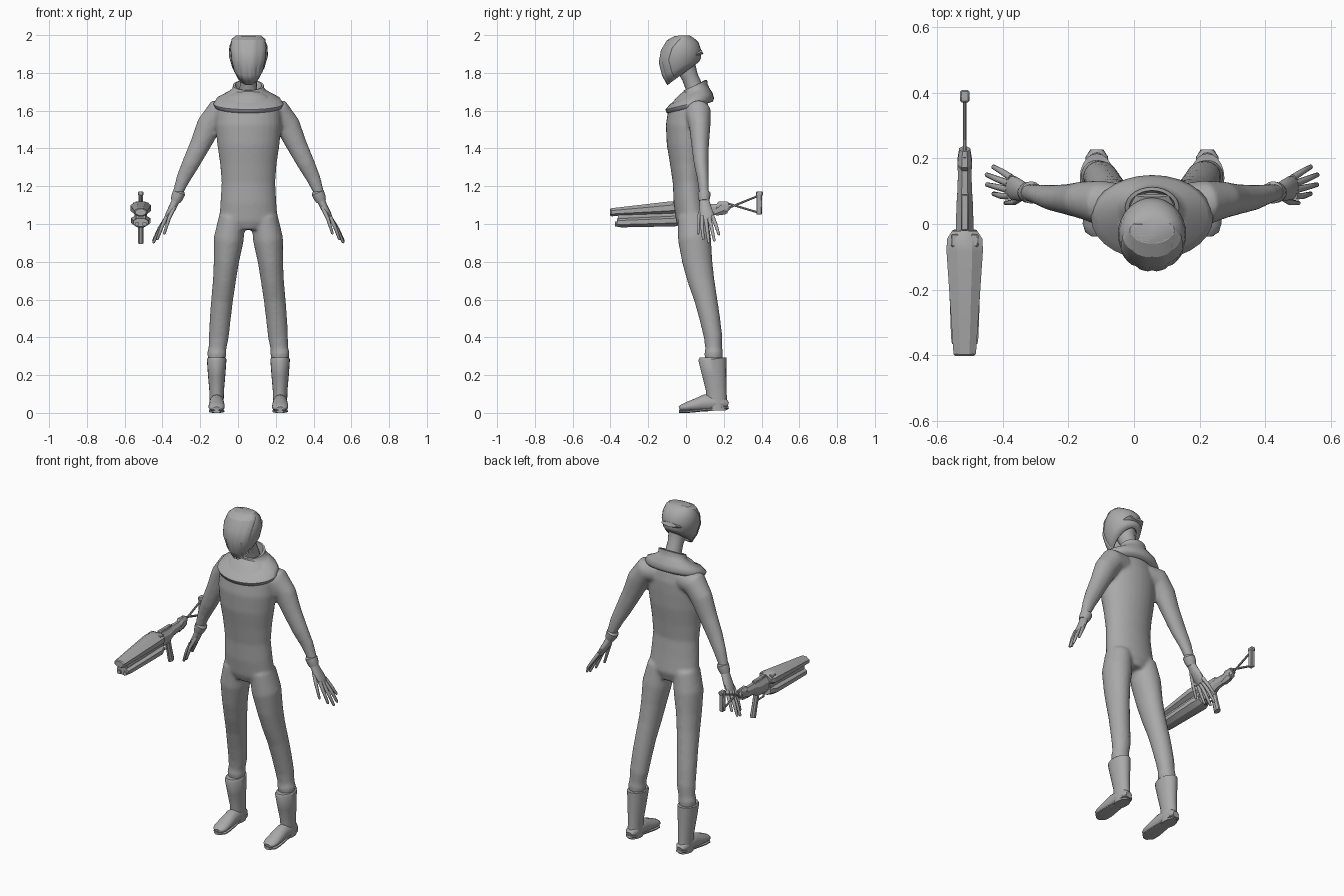
import bpy, bmesh, math
from mathutils import Vector as V

CX = 0.055   # figure centre line
GX = -0.515  # gun centre line
grey = bpy.data.materials.new("grey")
grey.diffuse_color = (0.4, 0.4, 0.4, 1)


def finish(name, bm, angle=40):
    bmesh.ops.recalc_face_normals(bm, faces=bm.faces)
    me = bpy.data.meshes.new(name)
    bm.to_mesh(me)
    bm.free()
    me.materials.append(grey)
    ob = bpy.data.objects.new(name, me)
    bpy.context.collection.objects.link(ob)
    select(ob)
    bpy.ops.object.shade_smooth_by_angle(angle=math.radians(angle))
    return ob


def select(*obs):
    bpy.ops.object.select_all(action='DESELECT')
    for o in obs:
        o.select_set(True)
    bpy.context.view_layer.objects.active = obs[0]


def apply(ob, kind, **settings):
    select(ob)
    m = ob.modifiers.new(kind.lower(), kind)
    for k, v in settings.items():
        setattr(m, k, v)
    bpy.ops.object.modifier_apply(modifier=m.name)


def loft(name, rings, closed=True, caps=(True, True), angle=40):
    bm = bmesh.new()
    vs = [[bm.verts.new(p) for p in r] for r in rings]
    n = len(rings[0])
    for a, b in zip(vs, vs[1:]):
        for i in range(n if closed else n - 1):
            j = (i + 1) % n
            bm.faces.new((a[i], a[j], b[j], b[i]))
    if caps[0]:
        bm.faces.new(vs[0])
    if caps[1]:
        bm.faces.new(vs[-1])
    return finish(name, bm, angle)


def oval(c, u, v, n, turn=0.0):
    return [V(c) + V(u) * math.cos(t) + V(v) * math.sin(t)
            for t in (math.tau * (i + turn) / n for i in range(n))]


def tube(name, secs, ref=(0, 1, 0), n=20, turn=0.0, angle=40):
    """Sections are (x, y, z, side radius, radius along ref)."""
    cs = [V(s[:3]) for s in secs]
    rings = []
    for i, s in enumerate(secs):
        t = (cs[min(i + 1, len(cs) - 1)] - cs[max(i - 1, 0)]).normalized()
        u = t.cross(V(ref)).normalized()
        rings.append(oval(cs[i], u * s[3], u.cross(t) * s[4], n, turn))
    return loft(name, rings, angle=angle)


def box(name, x, y, z, bevel=0.004):
    bm = bmesh.new()
    bmesh.ops.create_cube(bm, size=1)
    for v in bm.verts:
        v.co = [(r[0] + r[1]) / 2 + c * (r[1] - r[0]) for r, c in zip((x, y, z), v.co)]
    ob = finish(name, bm)
    apply(ob, 'BEVEL', width=bevel, segments=1)
    return ob


# Suit: torso, legs and arms fused into one smooth skin
torso = [(.97, .035, .10, .07), (1.02, .035, .155, .088), (1.12, .022, .148, .088),
         (1.22, .015, .142, .085), (1.32, .012, .15, .097), (1.42, .01, .165, .112),
         (1.52, .01, .175, .117), (1.6, .018, .172, .112), (1.66, .04, .13, .08),
         (1.70, .05, .07, .05)]
suit = [tube("suit", [(CX, y, z, a, b) for z, y, a, b in torso], n=28)]
leg = [(1.04, .085, .035, .07, .08), (.92, .104, .045, .08, .088), (.8, .117, .06, .067, .08),
       (.7, .127, .08, .061, .071), (.6, .139, .105, .058, .061), (.5, .149, .126, .056, .055),
       (.4, .157, .144, .053, .049), (.34, .164, .147, .047, .045), (.315, .167, .147, .052, .05),
       (.29, .168, .147, .047, .047), (.24, .168, .15, .038, .045)]
arm = [(.08, .06, 1.595, .065, .06), (.16, .065, 1.59, .072, .068), (.21, .073, 1.52, .066, .057),
       (.255, .075, 1.42, .055, .047), (.305, .08, 1.32, .047, .039),
       (.345, .09, 1.24, .038, .031), (.372, .095, 1.17, .028, .027), (.388, .097, 1.12, .024, .026)]
for s in (1, -1):
    suit.append(tube("leg", [(CX + s * x, y, z, a, b) for z, x, y, a, b in leg]))
    suit.append(tube("arm", [(CX + s * x, y, z, a, b) for x, y, z, a, b in arm]))
select(*suit)
bpy.ops.object.join()
body = suit[0]
apply(body, 'REMESH', mode='VOXEL', voxel_size=0.009)
apply(body, 'SMOOTH', factor=0.5, iterations=8)
select(body)
bpy.ops.object.shade_smooth()

# Boots, gloves
boot = [(.012, .165, .036, .055), (.06, .163, .037, .055), (.12, .16, .039, .054),
        (.2, .15, .046, .064), (.285, .14, .052, .075), (.292, .14, .046, .068)]
foot = [(.224, .045, .02, .012), (.205, .05, .034, .03), (.15, .055, .038, .042),
        (.10, .052, .039, .045), (.05, .041, .042, .034), (.0, .031, .043, .024),
        (-.025, .026, .035, .017), (-.036, .023, .018, .01)]
sole = [(.226, .03, .022), (.205, .028, .036), (.12, .019, .037), (.03, .009, .044),
        (-.015, .007, .042), (-.037, .007, .02)]
fingers = [((.432, .085, 1.04), (.458, .085, .985), (.482, .092, .92)),
           ((.436, .104, 1.03), (.470, .112, .97), (.502, .12, .903)),
           ((.436, .123, 1.03), (.472, .137, .975), (.503, .15, .912)),
           ((.428, .14, 1.04), (.455, .158, .995), (.483, .174, .945)),
           ((.392, .085, 1.09), (.420, .066, 1.03), (.445, .064, .95))]
for s, side in ((1, "left"), (-1, "right")):
    bx = CX + s * .168
    tube(side + "_boot_shaft", [(bx, y, z, a, b) for z, y, a, b in boot])
    tube(side + "_foot", [(bx, y, z, a, b) for y, z, a, b in foot], ref=(0, 0, 1))
    tube(side + "_sole", [(bx, y, z, a, .0085) for y, z, a in sole], ref=(0, 0, 1), n=8, turn=.5)
    tube(side + "_glove_cuff", [(CX + s * x, .096, z, r, r) for x, z, r in
         ((.366, 1.172, .027), (.367, 1.165, .034), (.378, 1.14, .032), (.386, 1.12, .026))], n=16)
    palm = [(.382, .096, 1.13, .022, .024), (.40, .102, 1.09, .02, .032),
            (.422, .11, 1.05, .018, .037), (.438, .114, 1.02, .011, .03)]
    tube(side + "_palm", [(CX + s * x, y, z, a, b) for x, y, z, a, b in palm], n=14)
    for i, pts in enumerate(fingers):
        p = [V((CX + s * q[0], q[1], q[2])) for q in pts]
        p.append(p[2] + (p[2] - p[1]).normalized() * .005)
        tube(f"{side}_finger_{i + 1}", [(*q, r, r) for q, r in zip(p, (.011, .0095, .007, .003))], n=10)

# Mantle collar, tilted up at the back
collar = [(.03, 1.61, .15, .09, .03), (.02, 1.618, .178, .122, .03), (.02, 1.636, .186, .129, .03),
          (.028, 1.665, .168, .112, .03), (.042, 1.693, .11, .08, .03), (.048, 1.712, .085, .066, .03),
          (.05, 1.735, .082, .062, .028), (.05, 1.735, .07, .052, .028), (.05, 1.68, .06, .045, .02)]
loft("collar", [oval((CX, y, z), (a, 0, 0), (0, b, t), 28) for y, z, a, b, t in collar],
     caps=(False, False), angle=60)

# Neck and head inside the helmet
tube("neck", [(CX, y, z, r, r) for y, z, r in
     ((.06, 1.66, .052), (.045, 1.72, .046), (.02, 1.78, .044), (-.005, 1.84, .055),
      (-.02, 1.90, .07), (-.02, 1.94, .04))], n=16)

# Helmet: shell and pleated face mask share rings of (front yz, back yz, half width, mask angle)
helm = [((-.10, 1.735), (.072, 1.86), .062, 58), ((-.128, 1.785), (.085, 1.885), .09, 58),
        ((-.145, 1.855), (.084, 1.925), .108, 56), ((-.134, 1.92), (.07, 1.963), .105, 65),
        ((-.102, 1.973), (.045, 1.985), .09, 85), ((-.06, 1.996), (.02, 1.999), .068, 120)]


def helm_ring(f, b, w, angles, scales):
    f, b = V((CX, *f)), V((CX, *b))
    mid = (f + b) / 2
    return [mid + ((f - mid) * math.cos(a) + V((w, 0, 0)) * math.sin(a)) * k
            for a, k in zip(angles, scales)]


shell = loft("helmet_shell", [helm_ring(f, b, w, [math.tau * i / 32 for i in range(32)], [.96] * 32)
                              for f, b, w, _ in helm], caps=(False, True))
apply(shell, 'SOLIDIFY', thickness=.01, offset=-1)
mask = loft("face_mask", [helm_ring(f, b, w, [math.radians(m) * (i - 8) / 8 for i in range(17)],
                                    [.965 if i % 4 == 0 and 0 < i < 16 else 1 for i in range(17)])
                          for f, b, w, m in helm], closed=False, caps=(False, True), angle=25)
apply(mask, 'SOLIDIFY', thickness=.012, offset=-1)
tube("helmet_band", [(CX, y, z, a, .012) for y, z, a in
     ((.03, 1.89, .07), (.06, 1.9, .065), (.087, 1.912, .05))], ref=(0, 0, 1), n=12)

# Gun: faceted shroud, under-body, barrels


def along(name, secs, n=8, x=GX):
    return tube(name, [(x, y, z, a, b) for y, z, a, b in secs], ref=(0, 0, 1), n=n, turn=.5, angle=30)


along("gun_shroud", [(-.402, 1.062, .03, .018), (-.395, 1.062, .037, .023), (-.08, 1.085, .06, .038),
                     (-.045, 1.086, .058, .036), (-.022, 1.085, .042, .026)])
along("gun_underbody", [(-.365, 1.008, .042, .024), (-.345, 1.008, .045, .028),
                        (-.06, 1.018, .056, .033), (-.02, 1.025, .04, .03)])
along("gun_core", [(-.36, 1.035, .026, .026), (-.02, 1.05, .035, .035)], n=12)
for s in (1, -1):
    along("gun_barrel", [(-.375, 1.0, .012, .012), (-.3, 1.0, .012, .012)], 10, GX + s * .02)
    box("gun_side_block", (GX + s * .03 - .012, GX + s * .03 + .012), (-.07, -.03), (1.08, 1.115))

# Receiver, grip and trigger guard
along("gun_receiver", [(-.04, 1.06, .03, .05), (.06, 1.06, .027, .045), (.10, 1.075, .024, .035),
                       (.22, 1.08, .02, .026)])
box("gun_sight_rail", (GX - .012, GX + .012), (-.02, .09), (1.09, 1.118))
tube("gun_grip", [(GX, .06, 1.04, .016, .022), (GX, .078, .97, .015, .02), (GX, .097, .90, .016, .022)],
     n=8, turn=.5, angle=30)
box("trigger_guard", (GX - .006, GX + .006), (-.01, .07), (.985, .992), .002)
box("trigger_guard_front", (GX - .006, GX + .006), (-.01, -.003), (.988, 1.03), .002)

# Folding stock: shoulder block, crossed rods and butt plate
along("stock_block", [(.15, 1.06, .022, .02), (.19, 1.085, .024, .042), (.228, 1.1, .018, .022)])
for z0, z1 in ((1.115, 1.06), (1.075, 1.15)):
    along("stock_rod", [(.2, z0, .006, .006), (.385, z1, .006, .006)], 8)
box("butt_plate", (GX - .013, GX + .013), (.372, .402), (1.05, 1.165))
box("butt_cap", (GX - .014, GX + .014), (.37, .407), (1.15, 1.172))
